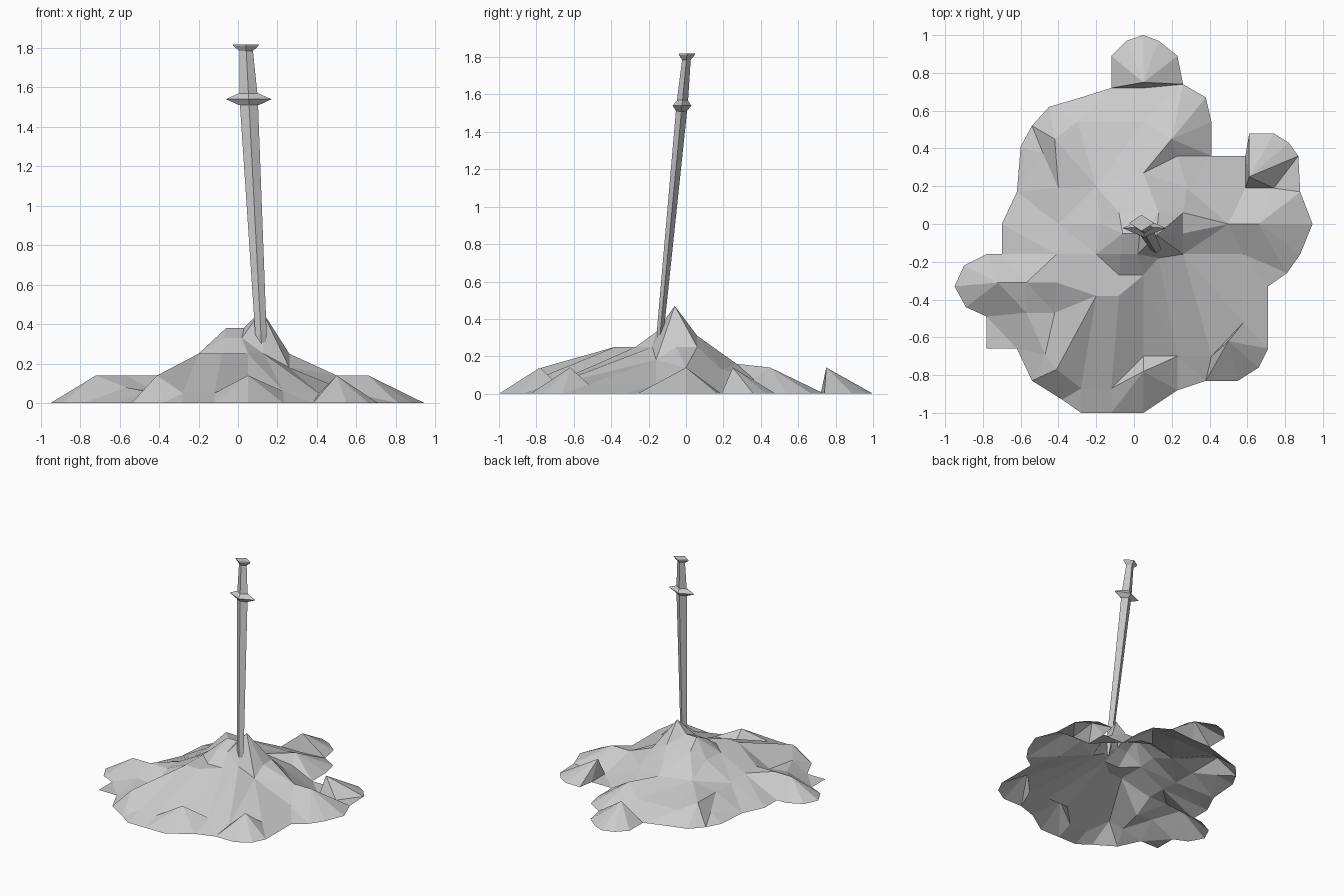
import bpy
import bmesh
from mathutils import Vector
from mathutils.geometry import delaunay_2d_cdt

default_cube = bpy.data.objects.get("Cube")
if default_cube:
    bpy.data.objects.remove(default_cube, do_unlink=True)


def make_material(name, colour):
    material = bpy.data.materials.new(name)
    material.use_nodes = True
    material.diffuse_color = colour
    material.node_tree.nodes["Principled BSDF"].inputs["Base Color"].default_value = colour
    return material


stone_grey = make_material("stone grey", (0.6, 0.6, 0.6, 1))


def add_object(name, mesh):
    mesh.materials.append(stone_grey)
    obj = bpy.data.objects.new(name, mesh)
    bpy.context.collection.objects.link(obj)
    return obj


# Mound: a terrain shell triangulated from its foot outline and feature lines
FOOT = [
    (.05, 1), (.13, .97), (.23, .89), (.26, .74), (.38, .67), (.41, .54), (.41, .36),
    (.59, .36), (.61, .48), (.74, .48), (.82, .43), (.87, .36), (.88, .17), (.945, 0),
    (.88, -.16), (.81, -.26), (.71, -.33), (.71, -.66), (.66, -.76), (.55, -.83),
    (.38, -.83), (.23, -.88), (.05, -1), (-.12, -1), (-.28, -1), (-.38, -.93),
    (-.54, -.83), (-.62, -.66), (-.78, -.66), (-.78, -.49), (-.89, -.44), (-.95, -.33),
    (-.9, -.22), (-.78, -.16), (-.7, -.16), (-.7, 0), (-.62, .17), (-.6, .41),
    (-.54, .52), (-.45, .62), (-.28, .67), (-.12, .72), (-.12, .89), (-.04, .97)]

# Each feature line is a height followed by the points it passes through
LINES = {
    "foot": (0, FOOT),
    "back valley": (0, [(-.12, .72), (.05, .72), (.26, .74)]),
    "side valley": (0, [(.59, .36), (.59, .19), (.74, .19), (.88, .17)]),
    "back knoll": (.14, [(.05, .75)]),
    "side knoll": (.14, [(.61, .25)]),
    "back shoulder": (.08, [(-.3, .54), (.05, .54)]),
    "left shoulder": (.12, [(-.4, 0), (-.4, .19)]),
    "back right knoll": (.14, [(.2, .45)]),
    "back right dip": (.08, [(.23, .36)]),
    "back left knoll": (.14, [(-.42, .45)]),
    "back left dip": (.05, [(-.48, .37)]),
    "left ridge": (.14, [(-.72, -.31), (-.57, -.31), (-.41, -.31), (-.41, -.16)]),
    "left rise": (.08, [(-.57, -.47)]),
    "left dip": (.06, [(-.42, -.47), (-.47, -.69)]),
    "front left knoll": (.14, [(-.41, -.77)]),
    "front ledge": (.05, [(-.28, -.87), (-.12, -.87)]),
    "front knoll": (.14, [(.05, -.78)]),
    "front dip": (.06, [(.05, -.7), (.23, -.7)]),
    "right dip": (.05, [(.41, -.7), (.58, -.52), (.58, -.33), (.58, -.16)]),
    "front right knoll": (.14, [(.5, -.62)]),
    "right ridge": (.14, [(.5, 0), (.66, 0)]),
    "right slope": (.13, [(.28, .19)]),
    "back slope": (.16, [(-.2, .2), (.05, .27)]),
    "upper right": (.25, [(.26, .06), (.26, -.05)]),
    "right notch": (.18, [(.26, -.16)]),
    "front brow": (.25, [(.13, -.18), (.05, -.27)]),
    "front shelf": (.25, [(-.08, -.27), (-.08, -.38), (-.2, -.38), (-.2, -.29)]),
    "upper left": (.25, [(-.2, -.16), (-.18, 0)]),
    "upper back": (.31, [(-.08, .06), (.13, .06)]),
    "broken crest": (.38, [(-.06, -.05), (.03, -.05)]),
    "crest front": (.33, [(-.07, -.16), (.02, -.16)]),
    "summit": (.47, [(.12, -.06)]),
}

# Ridges joining one point of a line to points of another
SPOKES = [
    ("back knoll", 0, "foot", (2, 42)),
    ("side knoll", 0, "foot", (8, 11)),
    ("back right knoll", 0, "foot", (5, 6)),
    ("back left knoll", 0, "foot", (38, 39)),
    ("back left dip", 0, "foot", (37,)),
    ("back left dip", 0, "back left knoll", (0,)),
    ("front left knoll", 0, "foot", (25, 26)),
    ("front knoll", 0, "foot", (21, 22, 23)),
    ("front right knoll", 0, "foot", (17, 19, 20)),
    ("front shelf", 1, "front ledge", (1,)),
    ("front shelf", 2, "front ledge", (0,)),
    ("front shelf", 2, "left dip", (0,)),
    ("front shelf", 2, "left dip", (1,)),
    ("front ledge", 0, "front left knoll", (0,)),
    ("front brow", 1, "front dip", (0,)),
    ("front brow", 0, "front dip", (1,)),
    ("front brow", 0, "right dip", (0,)),
    ("right notch", 0, "right dip", (1, 2)),
    ("upper right", 0, "right ridge", (0,)),
    ("upper right", 1, "right ridge", (0,)),
    ("upper left", 0, "left ridge", (3,)),
    ("left ridge", 1, "left rise", (0,)),
    ("left rise", 0, "left dip", (0,)),
    ("back slope", 1, "back right dip", (0,)),
    ("summit", 0, "upper right", (0, 1)),
    ("summit", 0, "upper back", (1,)),
    ("summit", 0, "broken crest", (1,)),
]


def build_mound():
    points, heights, edges, first = [], [], [], {}
    for name, (height, line) in LINES.items():
        first[name] = len(points)
        edges += [(i, i + 1) for i in range(len(points), len(points) + len(line) - 1)]
        points += [Vector(p) for p in line]
        heights += [height] * len(line)
    edges.append((len(FOOT) - 1, 0))
    for start, i, end, targets in SPOKES:
        edges += [(first[start] + i, first[end] + j) for j in targets]
    flat, _, faces, origins, _, _ = delaunay_2d_cdt(
        points, edges, [list(range(len(FOOT)))], 1, 0.0001)
    verts = [(co.x, co.y, heights[origin[0]]) for co, origin in zip(flat, origins)]
    mesh = bpy.data.meshes.new("mound")
    mesh.from_pydata(verts, [], faces)
    return add_object("mound", mesh)


# Sword: diamond cross-sections strung along one leaning axis
TIP = Vector((.124, -.15, .2))
TOP = Vector((.04, .005, 1.815))


def diamond_loft(name, sections):
    """Loft (height, half width, half depth) diamonds along the axis, closed at both ends."""
    bm = bmesh.new()
    rings = []
    for z, half_width, half_depth in sections:
        centre = TIP.lerp(TOP, (z - TIP.z) / (TOP.z - TIP.z))
        offsets = [(half_width, 0), (0, half_depth), (-half_width, 0), (0, -half_depth)]
        rings.append([bm.verts.new(centre + Vector((x, y, 0))) for x, y in offsets])
    for low, high in zip(rings, rings[1:]):
        for i in range(4):
            j = (i + 1) % 4
            bm.faces.new((low[i], low[j], high[j], high[i]))
    bm.faces.new(rings[0][::-1])
    bm.faces.new(rings[-1])
    mesh = bpy.data.meshes.new(name)
    bm.to_mesh(mesh)
    bm.free()
    return add_object(name, mesh)


build_mound()
diamond_loft("blade", [(.22, .008, .006), (.35, .029, .019), (1.52, .046, .03)])
diamond_loft("crossguard", [(1.51, .05, .028), (1.54, .115, .05), (1.57, .05, .028)])
diamond_loft("grip", [(1.56, .046, .03), (1.79, .034, .023)])
diamond_loft("pommel", [(1.785, .034, .023), (1.812, .066, .043), (1.818, .066, .043)])
